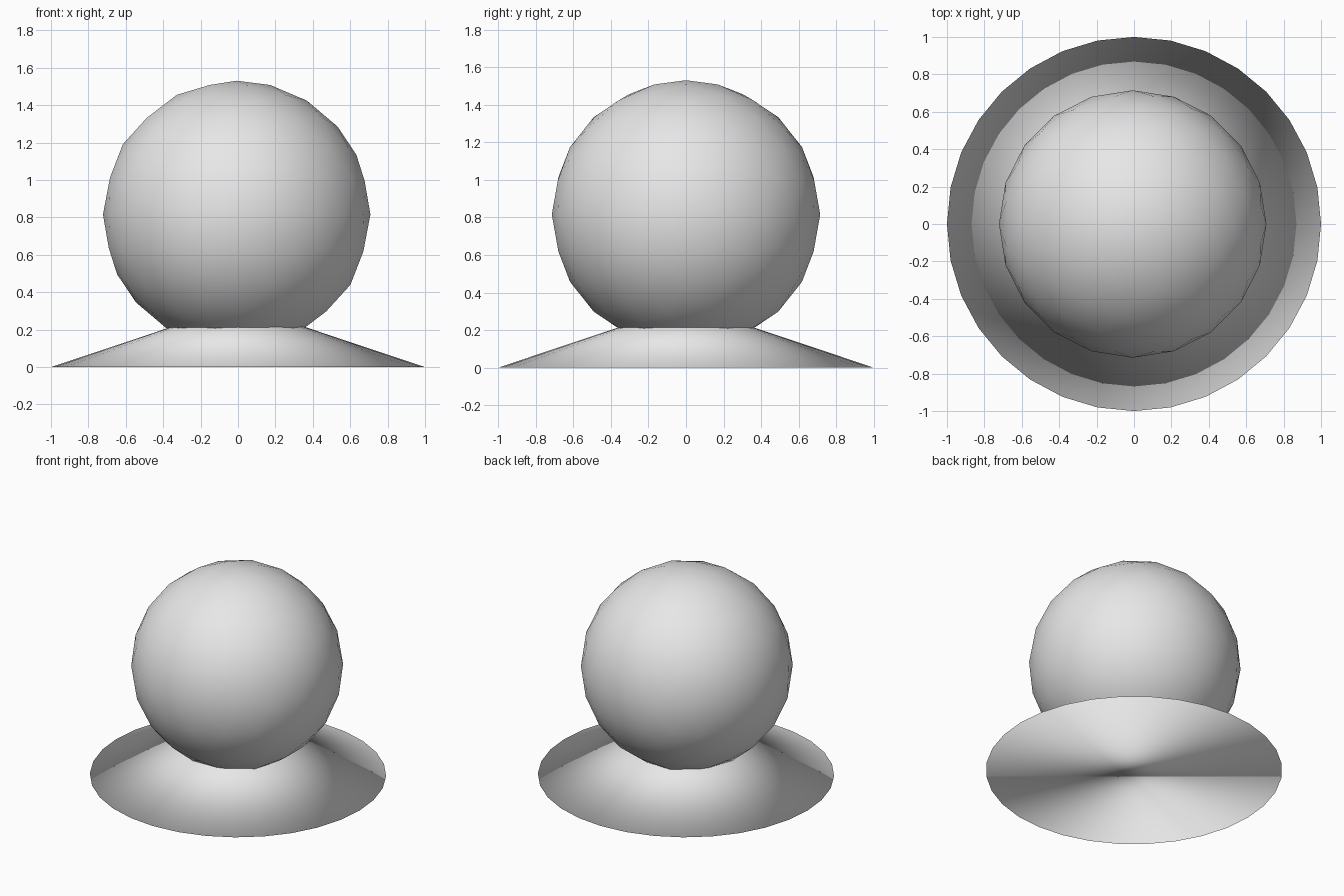
import bpy

if "Cube" in bpy.data.objects:
    bpy.data.objects.remove(bpy.data.objects["Cube"])

grey = bpy.data.materials.new("light grey")
grey.diffuse_color = (0.8, 0.8, 0.8, 1.0)
grey.use_nodes = True
grey.node_tree.nodes["Principled BSDF"].inputs["Base Color"].default_value = grey.diffuse_color


def finish(name):
    """Name the new part, colour it and smooth every face."""
    obj = bpy.context.object
    obj.name = name
    obj.data.materials.append(grey)
    for face in obj.data.polygons:
        face.use_smooth = True
    return obj


# Shallow closed cone used as the base
bpy.ops.mesh.primitive_cone_add(vertices=32, radius1=1.0, radius2=0.0,
                                depth=0.334, end_fill_type='NGON',
                                location=(0, 0, 0.167))
finish("base_cone")

# Faceted-outline ball resting in the cone
bpy.ops.mesh.primitive_ico_sphere_add(subdivisions=3, radius=0.715,
                                      location=(-0.007, 0, 0.816))
finish("ball")
